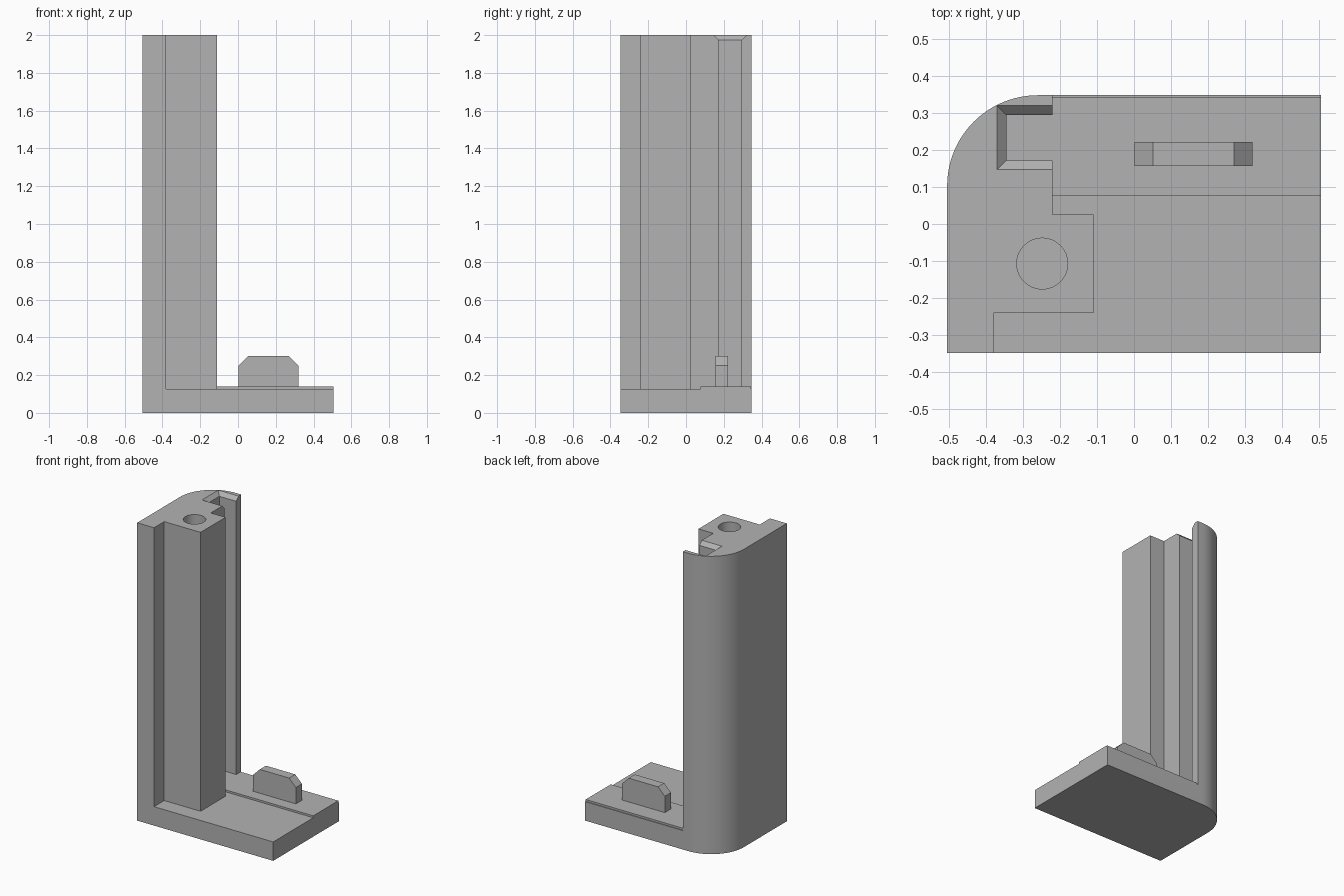
import bpy, bmesh, math

cube = bpy.data.objects.get("Cube")
if cube:
    bpy.data.objects.remove(cube, do_unlink=True)

grey = bpy.data.materials.new("plain grey")
grey.use_nodes = True
COLOUR = (0.45, 0.45, 0.45, 1)
grey.diffuse_color = COLOUR
grey.node_tree.nodes["Principled BSDF"].inputs["Base Color"].default_value = COLOUR


def loft(name, lower, upper):
    """Closed solid between two matching outlines of 3D points."""
    bm = bmesh.new()
    a = [bm.verts.new(p) for p in lower]
    b = [bm.verts.new(p) for p in upper]
    bm.faces.new(a)
    bm.faces.new(b)
    for i in range(len(a)):
        j = (i + 1) % len(a)
        bm.faces.new((a[i], a[j], b[j], b[i]))
    bmesh.ops.recalc_face_normals(bm, faces=bm.faces)
    mesh = bpy.data.meshes.new(name)
    bm.to_mesh(mesh)
    bm.free()
    mesh.materials.append(grey)
    obj = bpy.data.objects.new(name, mesh)
    bpy.context.collection.objects.link(obj)
    return obj


def prism(name, plan, z0, z1):
    return loft(name, [(x, y, z0) for x, y in plan], [(x, y, z1) for x, y in plan])


def rect(x0, x1, y0, y1):
    return [(x0, y0), (x1, y0), (x1, y1), (x0, y1)]


def activate(obj):
    bpy.ops.object.select_all(action='DESELECT')
    obj.select_set(True)
    bpy.context.view_layer.objects.active = obj


def carve(target, cutter):
    cutter.hide_render = True
    mod = target.modifiers.new("carve", 'BOOLEAN')
    mod.operation = 'DIFFERENCE'
    mod.solver = 'EXACT'
    mod.object = cutter
    activate(target)
    bpy.ops.object.modifier_apply(modifier=mod.name)
    bpy.data.objects.remove(cutter, do_unlink=True)


# Full-height block with one rounded back corner
W, FRONT, BACK, R, TOP = 0.505, -0.348, 0.348, 0.245, 2.0
FLOOR, LEDGE = 0.127, 0.14
plan = [(-W, FRONT), (W, FRONT), (W, BACK)]
for i in range(25):
    t = math.pi / 2 * (1 + i / 24)
    plan.append((-W + R + R * math.cos(t), BACK - R + R * math.sin(t)))
body = prism("column_and_base", plan, 0, TOP)

# Carve away the space beside the column, leaving floor, ledge and back rim
front_space = [(-0.38, -0.5), (0.6, -0.5), (0.6, 0.077), (-0.22, 0.077),
               (-0.22, 0.025), (-0.11, 0.025), (-0.11, -0.24), (-0.38, -0.24)]
carve(body, prism("cut_front", front_space, FLOOR, 2.2))
carve(body, prism("cut_ledge", rect(-0.22, 0.6, 0.05, 0.5), LEDGE, 2.2))
carve(body, prism("cut_rim", rect(-0.22, 0.6, 0.343, 0.5), FLOOR, 0.3))

# Vertical slot with a flared mouth
carve(body, prism("cut_slot", rect(-0.345, -0.2, 0.172, 0.295), LEDGE, 2.2))
low, high = rect(-0.345, -0.2, 0.172, 0.295), rect(-0.395, -0.2, 0.122, 0.345)
carve(body, loft("cut_mouth", [(x, y, 1.975) for x, y in low],
                 [(x, y, 2.025) for x, y in high]))

# Round hole in the column top
hole = [(-0.248 + 0.069 * math.cos(math.tau * i / 32),
         -0.107 + 0.069 * math.sin(math.tau * i / 32)) for i in range(32)]
carve(body, prism("cut_hole", hole, 1.6, 2.2))

# Chamfered locating tab on the ledge
side = [(0.002, LEDGE), (0.32, LEDGE), (0.32, 0.25), (0.27, 0.3), (0.052, 0.3), (0.002, 0.25)]
tab = loft("locating_tab", [(x, 0.157, z) for x, z in side],
           [(x, 0.222, z) for x, z in side])

for obj in (body, tab):
    activate(obj)
    bpy.ops.object.shade_smooth_by_angle(angle=math.radians(20))
